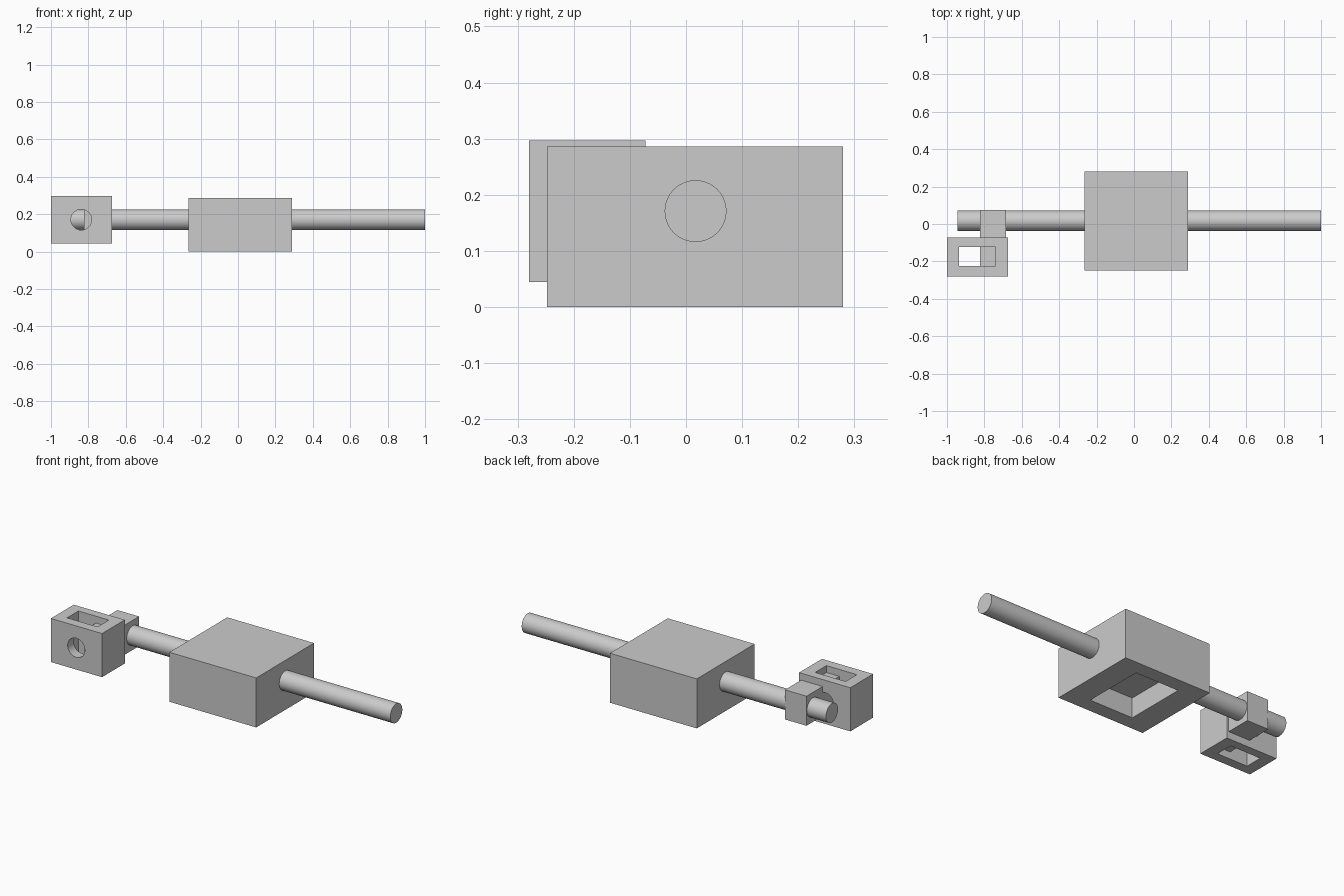
import bpy
import math
from mathutils import Vector

default = bpy.data.objects.get("Cube")
if default:
    bpy.data.objects.remove(default, do_unlink=True)

# Single plain grey
grey = bpy.data.materials.new("light_grey")
grey.use_nodes = True
COLOR = (0.6, 0.6, 0.6, 1)
grey.diffuse_color = COLOR
grey.node_tree.nodes["Principled BSDF"].inputs["Base Color"].default_value = COLOR

ROD_Y, ROD_Z, ROD_R = 0.017, 0.171, 0.055


def box(name, low, high):
    low, high = Vector(low), Vector(high)
    bpy.ops.mesh.primitive_cube_add(size=1, location=(low + high) / 2)
    ob = bpy.context.object
    ob.name = name
    ob.scale = high - low
    bpy.ops.object.transform_apply(location=False, rotation=False, scale=True)
    ob.data.materials.append(grey)
    return ob


def cylinder(name, start, end, radius):
    start, end = Vector(start), Vector(end)
    axis = end - start
    bpy.ops.mesh.primitive_cylinder_add(
        vertices=64, radius=radius, depth=axis.length, location=(start + end) / 2,
        rotation=axis.to_track_quat("Z", "Y").to_euler())
    ob = bpy.context.object
    ob.name = name
    ob.data.materials.append(grey)
    bpy.ops.object.shade_smooth_by_angle(angle=math.radians(30))
    return ob


def cut(target, *cutters):
    # Apply each difference, then drop its cutter
    for cutter in cutters:
        mod = target.modifiers.new("cut", "BOOLEAN")
        mod.operation = "DIFFERENCE"
        mod.solver = "EXACT"
        mod.object = cutter
        bpy.context.view_layer.objects.active = target
        bpy.ops.object.modifier_apply(modifier=mod.name)
        bpy.data.objects.remove(cutter, do_unlink=True)


# Central housing with a rectangular pocket underneath
housing = box("housing", (-0.265, -0.248, 0), (0.29, 0.28, 0.286))
cut(housing, box("pocket_cutter", (-0.126, -0.164, -0.1), (0.151, 0.196, 0.115)))

# Long round rod running through the housing
cylinder("rod", (-0.945, ROD_Y, ROD_Z), (1, ROD_Y, ROD_Z), ROD_R)

# End block with a vertical slot and a round cross hole
end_block = box("end_block", (-1, -0.28, 0.045), (-0.673, -0.072, 0.297))
cut(end_block,
    box("slot_cutter", (-0.935, -0.225, -0.1), (-0.74, -0.122, 0.5)),
    cylinder("hole_cutter", (-0.838, -0.4, ROD_Z), (-0.838, 0, ROD_Z), ROD_R))

# Square link joining the rod to the end block
box("link_bar", (-0.823, -0.225, 0.086), (-0.685, 0.075, 0.257))
